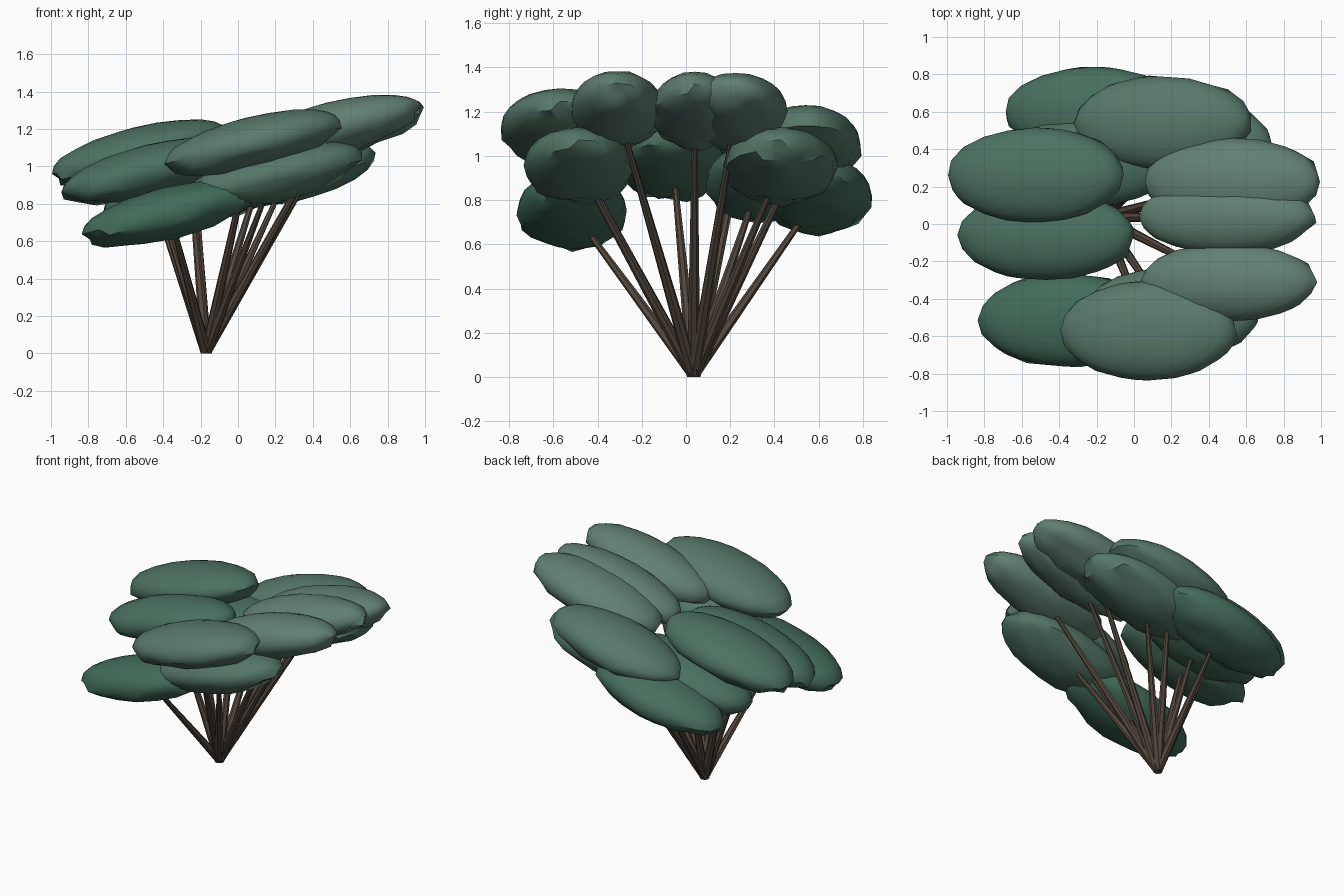
import bpy, bmesh, random
from math import radians
from mathutils import Vector, Matrix

if "Cube" in bpy.data.objects:
    bpy.data.objects.remove(bpy.data.objects["Cube"])

random.seed(4)


def material(name, color):
    m = bpy.data.materials.new(name)
    m.diffuse_color = (*color, 1)
    m.use_nodes = True
    m.node_tree.nodes["Principled BSDF"].inputs["Base Color"].default_value = m.diffuse_color
    return m


def finish(bm, name, mat, angle):
    mesh = bpy.data.meshes.new(name)
    bm.to_mesh(mesh)
    bm.free()
    ob = bpy.data.objects.new(name, mesh)
    bpy.context.collection.objects.link(ob)
    mesh.materials.append(mat)
    bpy.ops.object.select_all(action='DESELECT')
    ob.select_set(True)
    bpy.context.view_layer.objects.active = ob
    bpy.ops.object.shade_smooth_by_angle(angle=radians(angle))
    return ob


# Centre of every leaf clump, with its half width in y
CLUMPS = [
    (-0.53, 0.26, 1.075, 0.255), (-0.47, -0.06, 0.98, 0.24),
    (-0.365, -0.515, 0.755, 0.25), (0.075, -0.57, 1.13, 0.265),
    (0.505, -0.31, 1.21, 0.21), (0.495, 0.04, 1.205, 0.20),
    (0.525, 0.225, 1.20, 0.235), (0.15, 0.54, 1.055, 0.25),
    (-0.22, 0.60, 0.82, 0.24), (0.19, -0.485, 0.955, 0.25),
    (0.265, 0.43, 0.955, 0.26), (-0.25, 0.33, 0.88, 0.24),
]
BASE = Vector((-0.17, 0.035, 0.005))
bark = material("bark", (0.09, 0.065, 0.048))
TILT = Matrix.Rotation(radians(-14), 4, 'Y')


# Flattened clumps, all leaning the same way, ragged underneath
def clump(i, x, y, z, half):
    bm = bmesh.new()
    bmesh.ops.create_icosphere(bm, subdivisions=3, radius=1)
    for v in bm.verts:
        if v.co.z < -0.1:
            v.co.z *= 1 + random.uniform(-0.04, 0.13)
            v.co *= 1 + random.uniform(-0.05, 0.06)
        else:
            v.co *= 1 + random.uniform(-0.015, 0.01)
    size = Matrix.Diagonal((0.485, half, 0.135, 1))
    bm.transform(Matrix.Translation((x, y, z)) @ TILT @ size)
    # Clumps further up the slope are paler
    t = min(1, max(0, 0.42 + 0.4 * x + 0.9 * (z - 0.95)))
    low, high = Vector((0.045, 0.14, 0.09)), Vector((0.13, 0.225, 0.18))
    mat = material(f"leaves_{i}", low.lerp(high, t))
    finish(bm, f"leaf_clump_{i}", mat, 40)


# Slim tapered stems fanning out from one root into the clumps
def stem(i, target):
    axis = target - BASE
    bm = bmesh.new()
    bmesh.ops.create_cone(bm, cap_ends=True, segments=7, radius1=0.031,
                          radius2=0.012, depth=axis.length)
    turn = axis.to_track_quat('Z', 'Y').to_matrix().to_4x4()
    bm.transform(Matrix.Translation((BASE + target) / 2) @ turn)
    for v in bm.verts:
        v.co.z = max(v.co.z, 0)
    finish(bm, f"stem_{i}", bark, 40)


for i, (x, y, z, half) in enumerate(CLUMPS, 1):
    clump(i, x, y, z, half)
    # Stems stop just inside the underside of each clump
    stem(i, BASE.lerp(Vector((x, y, z)), 0.96))
